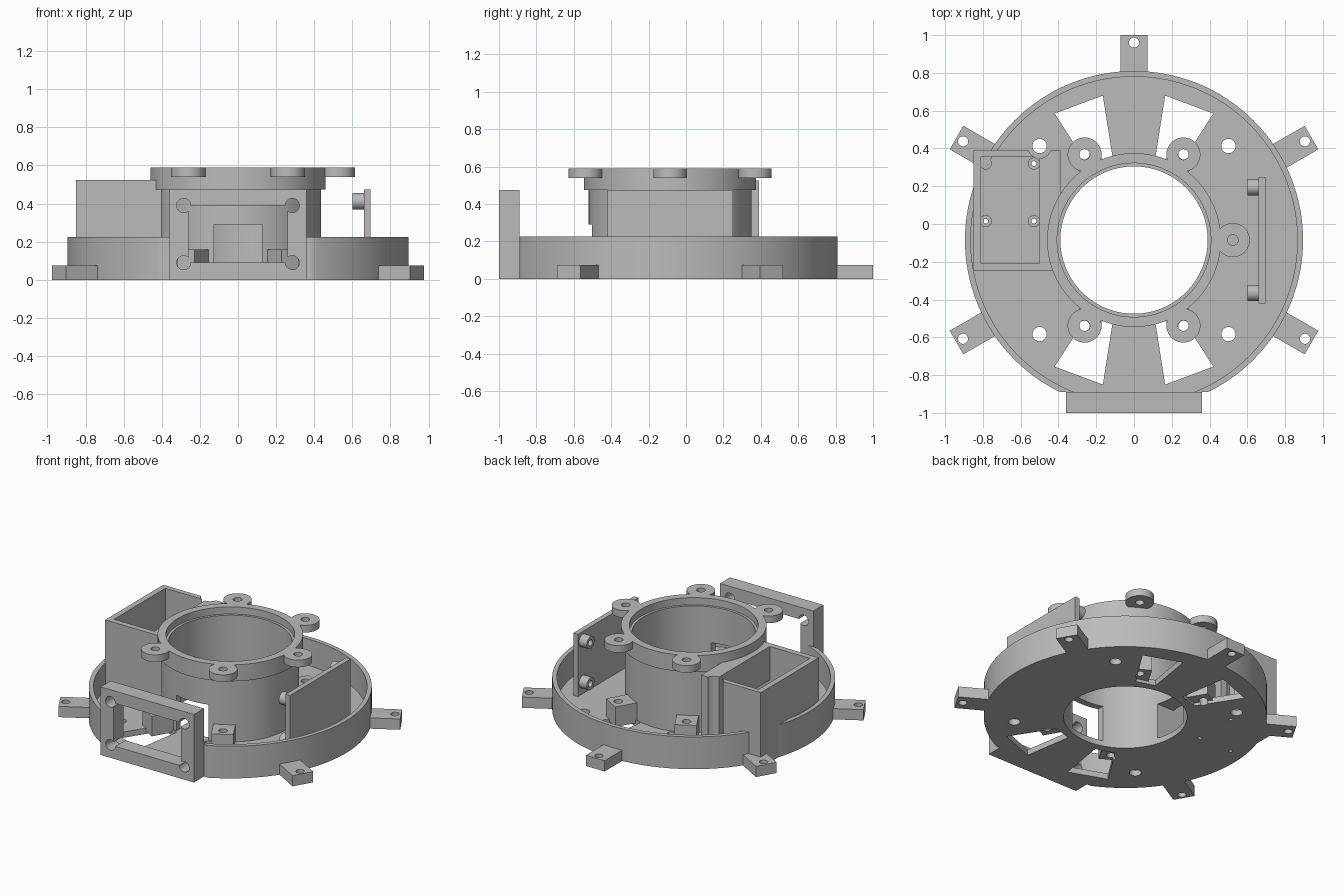
import bpy, bmesh, math
from mathutils import Matrix, Vector

if "Cube" in bpy.data.objects:
    bpy.data.objects.remove(bpy.data.objects["Cube"])

CY = -0.085          # y of the round body's axis
FLOOR = 0.04         # floor thickness

gray = bpy.data.materials.new("plain_gray")
gray.diffuse_color = (0.5, 0.5, 0.5, 1)
gray.use_nodes = True
gray.node_tree.nodes["Principled BSDF"].inputs["Base Color"].default_value = gray.diffuse_color


def finish(name, bm):
    bmesh.ops.recalc_face_normals(bm, faces=bm.faces)
    me = bpy.data.meshes.new(name)
    bm.to_mesh(me)
    bm.free()
    me.materials.append(gray)
    ob = bpy.data.objects.new(name, me)
    bpy.context.collection.objects.link(ob)
    return ob


def prism(name, pts, z0, z1):
    bm = bmesh.new()
    face = bm.faces.new([bm.verts.new((x, y, z0)) for x, y in pts])
    ext = bmesh.ops.extrude_face_region(bm, geom=[face])["geom"]
    bmesh.ops.translate(bm, vec=(0, 0, z1 - z0),
                        verts=[v for v in ext if isinstance(v, bmesh.types.BMVert)])
    return finish(name, bm)


def box(name, x0, x1, y0, y1, z0, z1):
    return prism(name, [(x0, y0), (x1, y0), (x1, y1), (x0, y1)], z0, z1)


def cyl(name, r, p0, p1, seg=40):
    p0, p1 = Vector(p0), Vector(p1)
    d = p1 - p0
    m = Matrix.Translation((p0 + p1) / 2) @ d.to_track_quat('Z', 'Y').to_matrix().to_4x4()
    bm = bmesh.new()
    bmesh.ops.create_cone(bm, cap_ends=True, segments=seg, radius1=r, radius2=r,
                          depth=d.length, matrix=m)
    return finish(name, bm)


def lathe(name, prof, n=128):
    bm = bmesh.new()
    rings = [[bm.verts.new((r * math.cos(2 * math.pi * i / n),
                            CY + r * math.sin(2 * math.pi * i / n), z)) for r, z in prof]
             for i in range(n)]
    k = len(prof)
    for i in range(n):
        a, b = rings[i], rings[(i + 1) % n]
        for j in range(k):
            bm.faces.new((a[j], b[j], b[(j + 1) % k], a[(j + 1) % k]))
    return finish(name, bm)


def radial_box(name, deg, r0, r1, half, z0, z1):
    a = math.radians(deg)
    c, s = math.cos(a), math.sin(a)
    pts = [(r0, -half), (r1, -half), (r1, half), (r0, half)]
    return prism(name, [(u * c - v * s, CY + u * s + v * c) for u, v in pts], z0, z1)


def polar(deg, r):
    a = math.radians(deg)
    return r * math.cos(a), CY + r * math.sin(a)


def cut(ob, *cutters):
    bpy.context.view_layer.objects.active = ob
    for c in cutters:
        m = ob.modifiers.new("cut", 'BOOLEAN')
        m.operation, m.solver, m.object = 'DIFFERENCE', 'EXACT', c
        bpy.ops.object.modifier_apply(modifier=m.name)
        bpy.data.objects.remove(c, do_unlink=True)


def hole(x, y, r, z0=-0.1, z1=1):
    return cyl("hole", r, (x, y, z0), (x, y, z1), 32)


SCREWS = [(x, y) for x in (-0.785, -0.53) for y in (0.32, 0.015)]
DIAG = (60, 120, 240, 300)


def cavity():
    return box("cavity", -0.81, -0.5, -0.21, 0.355, FLOOR, 1)


# round tray: floor and low outer wall
tray = lathe("base_tray", [(0.39, 0), (0.895, 0), (0.895, 0.225), (0.865, 0.225),
                           (0.865, FLOOR), (0.39, FLOOR)])
cut(tray, box("front_trim", -1, 1, -1.2, -0.89, -1, 1), cavity())
for sx in (-1, 1):
    for sy in (-1, 1):
        win = [(0.165, 0.765), (0.42, 0.67), (0.24, 0.39), (0.112, 0.43)]
        cut(tray, prism("floor_window", [(sx * x, CY + sy * y) for x, y in win], -0.1, 0.1),
            hole(sx * 0.5, CY + sy * 0.498, 0.038))
cut(tray, *[hole(x, y, 0.013) for x, y in SCREWS],
    *[hole(*polar(d, 0.525), 0.028) for d in DIAG])

# central tube with stepped collar on top
tube = lathe("center_tube", [(0.39, 0.01), (0.435, 0.01), (0.435, 0.475), (0.46, 0.475),
                             (0.46, 0.59), (0.407, 0.59), (0.407, 0.54), (0.39, 0.54)])
cut(tube, box("front_port", -0.125, 0.125, -0.7, -0.35, FLOOR, 0.29),
    box("side_port", -0.6, -0.3, CY - 0.125, CY + 0.125, FLOOR, 0.29))

# collar lugs
for d in (0,) + DIAG:
    x, y = polar(d, 0.523)
    lug = cyl("collar_lug", 0.09, (x, y, 0.54), (x, y, 0.59), 48)
    cut(lug, hole(x, y, 0.028))

# screw blocks at the foot of the tube
for d in DIAG:
    blk = radial_box("screw_block", d, 0.42, 0.58, 0.07, 0.02, 0.16)
    cut(blk, hole(*polar(d, 0.525), 0.028))

# outer mounting tabs
for d in (30, 90, 150, 210, 330):
    tab = radial_box("mounting_tab", d, 0.87, 1.085, 0.072, 0, 0.075)
    cut(tab, hole(*polar(d, 1.045), 0.027))

# front panel with window and corner holes
panel = box("front_panel", -0.36, 0.36, -1.0, -0.89, 0, 0.475)
cut(panel, box("panel_window", -0.26, 0.26, -1.2, -0.7, 0.09, 0.39))
for x in (-0.285, 0.285):
    for z in (0.09, 0.39):
        cut(panel, cyl("panel_hole", 0.037, (x, -1.2, z), (x, -0.7, z), 32))

# open box on the left
bin_ = box("side_box", -0.85, -0.39, -0.25, 0.39, 0, 0.525)
cut(bin_, cavity(), cyl("bore", 0.42, (0, CY, -1), (0, CY, 1), 128),
    hole(-0.5, 0.41, 0.062, FLOOR, 1), hole(-0.5, 0.413, 0.038),
    box("side_port", -0.6, -0.3, CY - 0.125, CY + 0.125, FLOOR, 0.29),
    *[hole(x, y, 0.013) for x, y in SCREWS])
for x, y in SCREWS:
    boss = cyl("box_boss", 0.032, (x, y, 0.03), (x, y, 0.07), 32)
    cut(boss, hole(x, y, 0.013))

# upright plate on the right with four standoffs
box("side_plate", 0.66, 0.695, -0.42, 0.25, 0.02, 0.475)
for y in (-0.365, 0.195):
    for z in (0.125, 0.412):
        so = cyl("plate_standoff", 0.043, (0.6, y, z), (0.67, y, z), 32)
        cut(so, cyl("bore", 0.022, (0.5, y, z), (0.66, y, z), 24))

# smooth round faces, keep edges crisp
for ob in bpy.context.scene.objects:
    ob.select_set(True)
    bpy.context.view_layer.objects.active = ob
bpy.ops.object.shade_smooth_by_angle(angle=math.radians(30))
